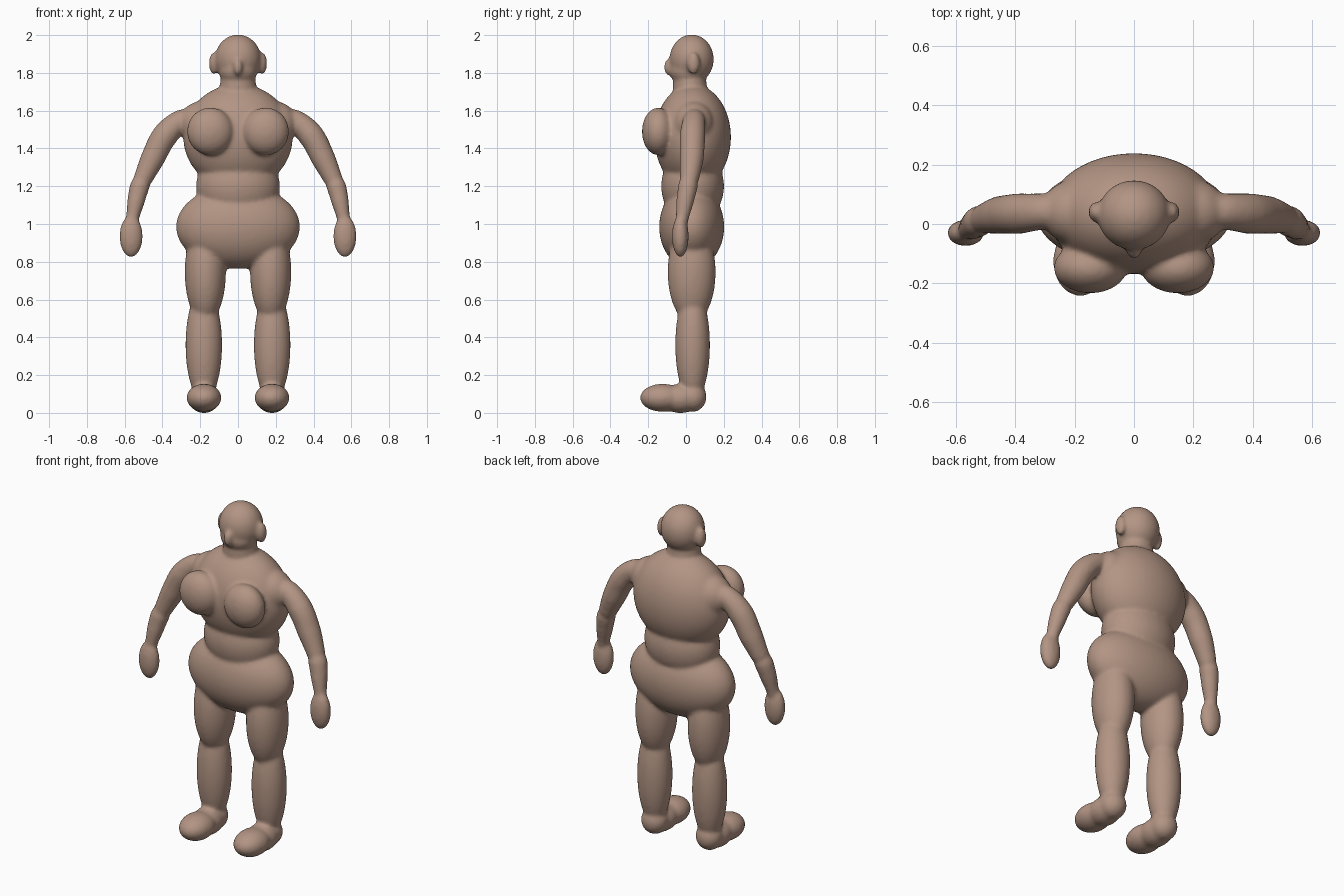
import bpy, bmesh
from mathutils import Matrix, Vector

if "Cube" in bpy.data.objects:
    bpy.data.objects.remove(bpy.data.objects["Cube"])

skin = bpy.data.materials.new("warm skin")
skin.diffuse_color = (0.45, 0.30, 0.23, 1)
skin.use_nodes = True
skin.node_tree.nodes["Principled BSDF"].inputs["Base Color"].default_value = skin.diffuse_color

bm = bmesh.new()


def blob(center, radii, mirror=False):
    """Add an ellipsoid, optionally with its left-right twin."""
    for side in ((1, -1) if mirror else (1,)):
        c = Vector((center[0] * side, center[1], center[2]))
        mat = Matrix.Translation(c) @ Matrix.Diagonal((*radii, 1))
        bmesh.ops.create_uvsphere(bm, u_segments=48, v_segments=32, radius=1, matrix=mat)


def limb(points):
    """Add a mirrored round tube through (x, y, z, radius) points."""
    for side in (1, -1):
        cu = bpy.data.curves.new("limb_path", 'CURVE')
        cu.dimensions = '3D'
        cu.bevel_depth = 1
        cu.bevel_resolution = 6
        cu.use_fill_caps = True
        sp = cu.splines.new('BEZIER')
        sp.resolution_u = 8
        sp.bezier_points.add(len(points) - 1)
        for bp, (x, y, z, r) in zip(sp.bezier_points, points):
            bp.co = (x * side, y, z)
            bp.radius = r
            bp.handle_left_type = bp.handle_right_type = 'AUTO'
        ob = bpy.data.objects.new("limb_path", cu)
        bpy.context.collection.objects.link(ob)
        dg = bpy.context.evaluated_depsgraph_get()
        me = bpy.data.meshes.new_from_object(ob.evaluated_get(dg))
        bm.from_mesh(me)
        bpy.data.objects.remove(ob)
        bpy.data.curves.remove(cu)
        bpy.data.meshes.remove(me)


# Head, jaw, nose, ears and neck
blob((0, 0.03, 1.872), (0.122, 0.117, 0.131))
blob((0, 0.012, 1.81), (0.103, 0.1, 0.078))
blob((0, -0.088, 1.83), (0.025, 0.03, 0.045))
blob((0.128, 0.04, 1.85), (0.026, 0.034, 0.06), True)
blob((0, 0.02, 1.73), (0.096, 0.09, 0.12))

# Torso: chest, shoulders, breasts, belly and pelvis
blob((0, 0.035, 1.46), (0.29, 0.203, 0.28))
blob((0.19, 0.04, 1.53), (0.125, 0.11, 0.12), True)
blob((0.147, -0.147, 1.49), (0.123, 0.086, 0.126), True)
blob((0, 0.035, 1.2), (0.222, 0.166, 0.2))
blob((0, 0.03, 0.985), (0.328, 0.172, 0.222))

# Arms and hands
limb([(0.26, 0.045, 1.56, 0.055), (0.31, 0.042, 1.54, 0.062),
      (0.385, 0.035, 1.47, 0.069), (0.45, 0.03, 1.35, 0.065),
      (0.505, 0.018, 1.235, 0.051)])
limb([(0.495, 0.02, 1.26, 0.04), (0.52, 0.01, 1.2, 0.053),
      (0.54, -0.005, 1.12, 0.047), (0.558, -0.02, 1.03, 0.035),
      (0.565, -0.027, 0.98, 0.03)])
blob((0.566, -0.03, 0.935), (0.062, 0.044, 0.112), True)

# Thighs and calves
blob((0.173, 0.03, 0.745), (0.109, 0.127, 0.27), True)
blob((0.181, 0.035, 0.36), (0.097, 0.092, 0.3), True)

# Feet: front, instep and heel
blob((0.18, -0.125, 0.08), (0.092, 0.118, 0.074), True)
blob((0.18, -0.03, 0.076), (0.083, 0.11, 0.077), True)
blob((0.18, 0.035, 0.085), (0.076, 0.074, 0.08), True)

mesh = bpy.data.meshes.new("body")
bm.to_mesh(mesh)
bm.free()
mesh.materials.clear()
mesh.materials.append(skin)
body = bpy.data.objects.new("body", mesh)
bpy.context.collection.objects.link(body)

# Fuse the parts into one skin and soften the creases
fuse = body.modifiers.new("fuse", 'REMESH')
fuse.mode = 'VOXEL'
fuse.voxel_size = 0.01
fuse.use_smooth_shade = True
soft = body.modifiers.new("soften", 'SMOOTH')
soft.factor = 0.5
soft.iterations = 10
